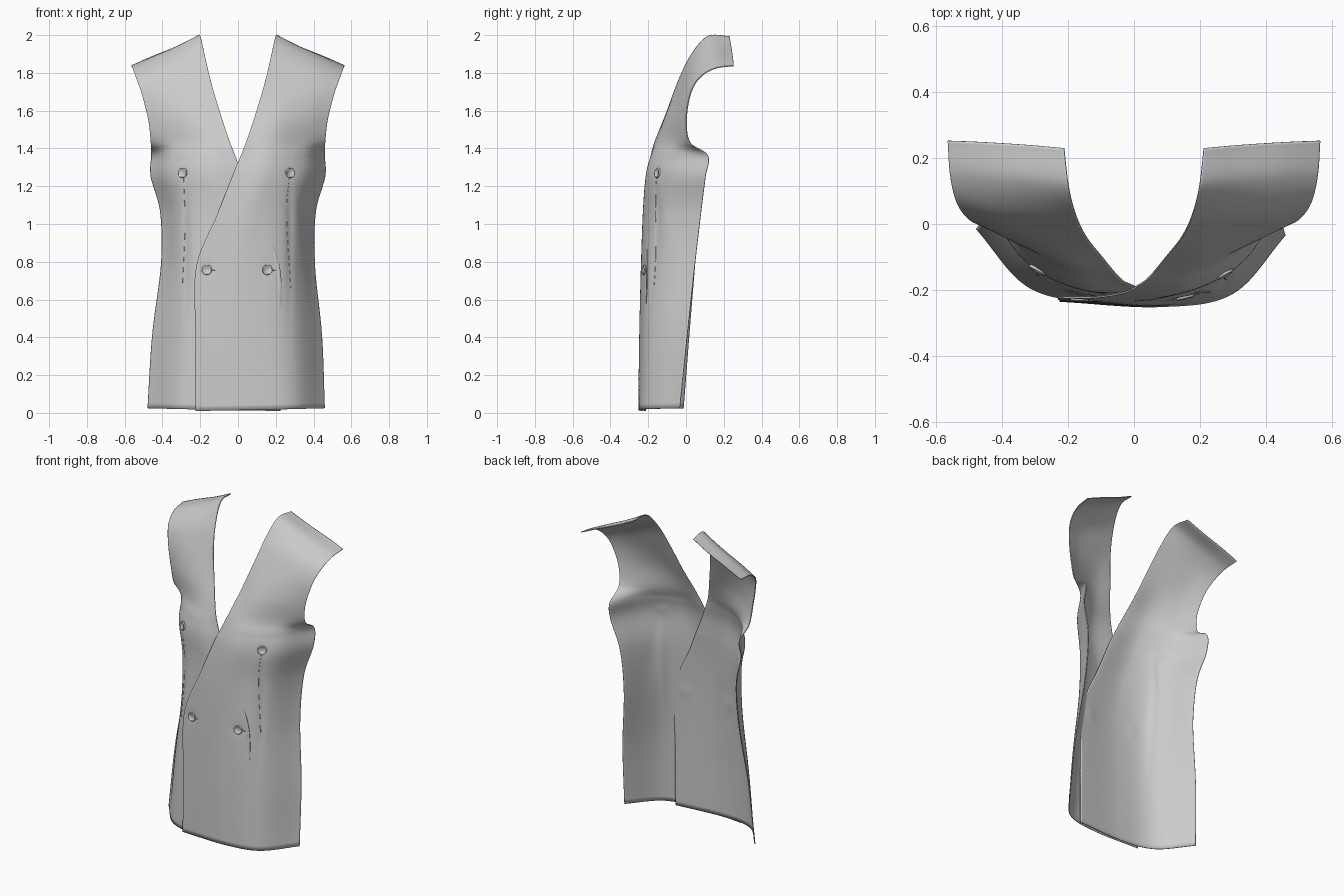
import bpy, math
from mathutils import Vector
from mathutils.bvhtree import BVHTree

if "Cube" in bpy.data.objects:
    bpy.data.objects.remove(bpy.data.objects["Cube"])

# Rows from hem to shoulder: front edge xyz, two inner points xy, outer edge xyz
ROWS = [
    (-.225, -.236, .010, .08, -.252, .30, -.212, .46, -.035, .025),
    (-.225, -.233, .40, .07, -.246, .29, -.192, .445, .005, .41),
    (-.222, -.226, .77, .06, -.236, .27, -.170, .408, .045, .78),
    (-.110, -.224, 1.05, .10, -.222, .29, -.135, .412, .078, 1.06),
    (-.030, -.210, 1.25, .16, -.205, .34, -.105, .462, .102, 1.25),
    (.010, -.190, 1.35, .18, -.178, .35, -.070, .460, .115, 1.36),
    (.045, -.165, 1.44, .19, -.145, .34, -.065, .462, .020, 1.43),
    (.095, -.105, 1.59, .22, -.102, .36, -.055, .475, .000, 1.55),
    (.145, -.042, 1.76, .26, -.032, .40, -.010, .510, .022, 1.69),
    (.178, .028, 1.90, .30, .035, .43, .048, .540, .070, 1.775),
    (.200, .115, 1.995, .32, .128, .45, .140, .558, .150, 1.825),
    (.213, .230, 1.995, .33, .240, .46, .248, .565, .252, 1.84),
]
DARTS = {1: [(.272, 1.24), (.257, 1.05), (.28, .66)],
         -1: [(-.288, 1.24), (-.281, 1.0), (-.294, .68)]}
BUTTONS = [(.275, 1.27), (-.292, 1.27), (-.165, .757), (.155, .757)]


def spline(pts, t):
    """Catmull-Rom through pts, t in 0..1."""
    p = [2 * pts[0] - pts[1]] + pts + [2 * pts[-1] - pts[-2]]
    f = t * (len(pts) - 1)
    i = min(int(f), len(pts) - 2)
    f -= i
    a, b, c, d = p[i:i + 4]
    return .5 * (2 * b + (c - a) * f + (2 * a - 5 * b + 4 * c - d) * f * f
                 + (3 * b - a - 3 * c + d) * f ** 3)


def row_points(r):
    dz = r[9] - r[2]
    return [Vector(r[:3]), Vector((r[3], r[4], r[2] + dz * .36)),
            Vector((r[5], r[6], r[2] + dz * .7)), Vector(r[7:])]


def make_object(name, verts, faces):
    me = bpy.data.meshes.new(name)
    me.from_pydata(verts, [], faces)
    ob = bpy.data.objects.new(name, me)
    bpy.context.collection.objects.link(ob)
    me.polygons.foreach_set("use_smooth", [True] * len(me.polygons))
    return ob


def panel(name, side, nu=72, nv=150):
    cols = [list(c) for c in zip(*[row_points(r) for r in ROWS])]
    verts, faces = [], []
    for j in range(nv + 1):
        ctrl = [spline(c, j / nv) for c in cols]
        for i in range(nu + 1):
            u = i / nu
            p = spline(ctrl, u)
            p.x *= side
            if side < 0:
                # underlying panel: tucked behind, slightly wider hem
                low = max(0, 1 - p.z / .8)
                p.x -= .02 * u * low
                p.y += .02 * u * low
                p.y += .018 * max(0, 1 - u * 1.3) * min(1, max(0, (1.4 - p.z) / .25))
            # soft pull lines along the dart and dimples under the buttons
            dx = p.x - side * .275
            fade = math.exp(-((p.z - .9) / .3) ** 2)
            p.y += .007 * fade * math.exp(-(dx / .018) ** 2)
            p.y -= .006 * fade * math.exp(-((dx - side * .06 + (p.z - .9) * .12 * side) / .03) ** 2)
            for bx, bz in BUTTONS:
                p.y += .004 * math.exp(-((p.x - bx) ** 2 + (p.z - bz) ** 2) / .0012)
            verts.append(p)
    w = nu + 1
    for j in range(nv):
        for i in range(nu):
            f = (j * w + i, j * w + i + 1, (j + 1) * w + i + 1, (j + 1) * w + i)
            faces.append(f if side > 0 else f[::-1])
    tree = BVHTree.FromPolygons(verts, faces)
    ob = make_object(name, verts, faces)
    mod = ob.modifiers.new("cloth_thickness", "SOLIDIFY")
    mod.thickness = .005
    mod.offset = -1
    return tree


def button(name, at, normal):
    # turned disc with raised rim
    prof = [(0, .004), (.018, .004), (.021, .008), (.025, .008), (.027, .005), (.027, -.003), (0, -.003)]
    n = 32
    q = normal.to_track_quat('Z', 'Y')
    verts = [at + q @ Vector((r * math.cos(k * math.tau / n), r * math.sin(k * math.tau / n), h))
             for r, h in prof for k in range(n)]
    faces = [(j * n + k, (j + 1) * n + k, (j + 1) * n + (k + 1) % n, j * n + (k + 1) % n)
             for j in range(len(prof) - 1) for k in range(n)]
    ob = make_object(name, verts, faces)
    ob.modifiers.new("weld", "WELD").merge_threshold = .0001


def stitch(name, pts, radius):
    cu = bpy.data.curves.new(name, "CURVE")
    cu.dimensions = '3D'
    cu.bevel_depth = radius
    cu.bevel_resolution = 1
    sp = cu.splines.new('POLY')
    sp.points.add(len(pts) - 1)
    for s, p in zip(sp.points, pts):
        s.co = (*p, 1)
    bpy.context.collection.objects.link(bpy.data.objects.new(name, cu))


# Crossed front panels
trees = {1: panel("left_front_panel", 1), -1: panel("right_front_panel", -1)}


def on_cloth(x, z):
    hits = [t.ray_cast(Vector((x, -2, z)), Vector((0, 1, 0))) for t in trees.values()]
    hit = min((h for h in hits if h[0]), key=lambda h: h[0].y)
    n = hit[1] if hit[1].y < 0 else -hit[1]
    return hit[0], n


# Buttons, with slits beside the two lower ones
for k, (x, z) in enumerate(BUTTONS):
    button(f"button_{k + 1}", *on_cloth(x, z))
    if z < 1:
        stitch(f"buttonhole_{k + 1}", [on_cloth(x + .024 + .005 * i, z)[0] for i in range(5)], .003)

# Dart seams
for side, line in DARTS.items():
    ctrl = [Vector(p) for p in line]
    path = [spline(ctrl, i / 40) for i in range(41)]
    stitch("left_dart" if side > 0 else "right_dart", [on_cloth(p.x, p.y)[0] for p in path], .0015)
